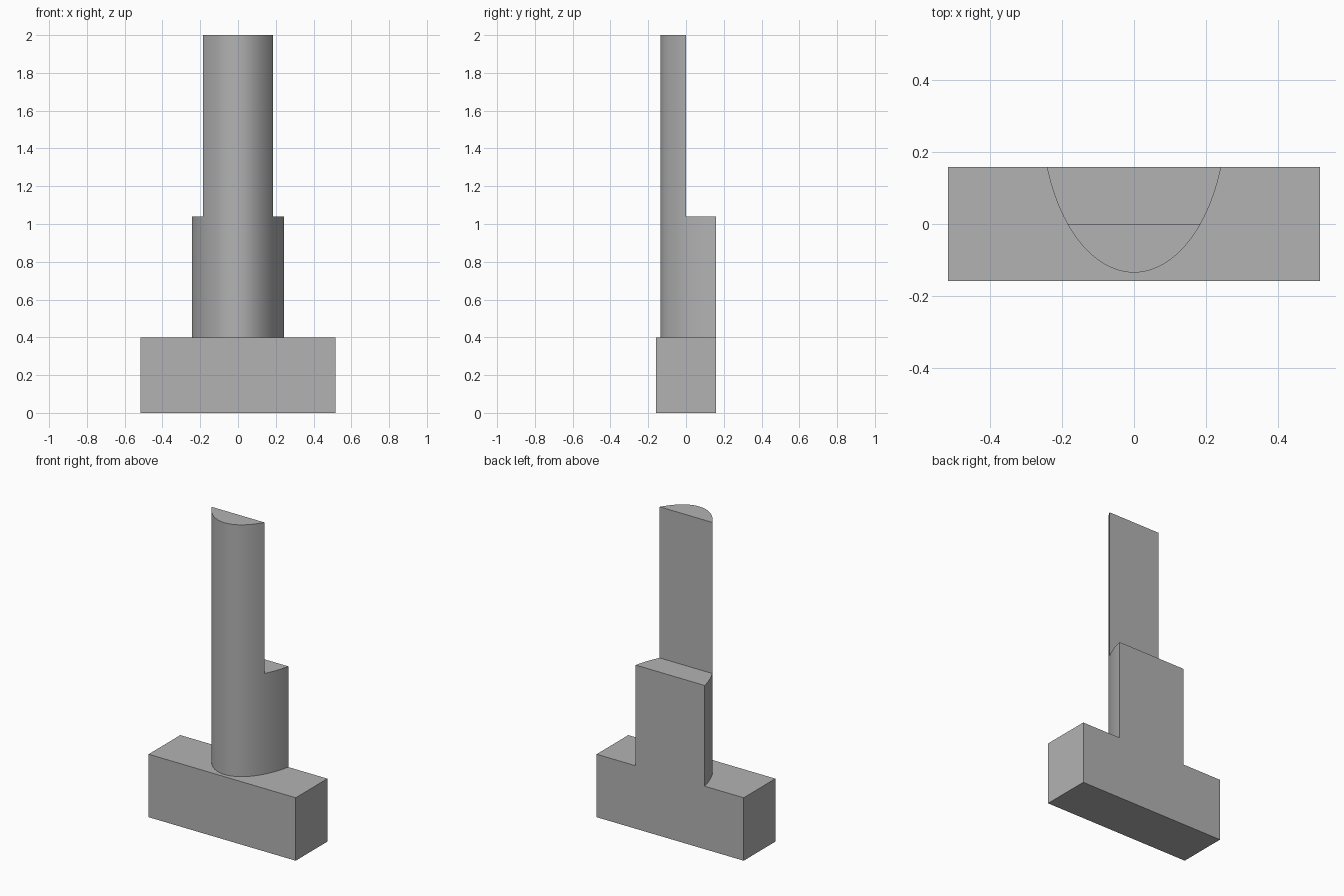
import bpy, bmesh, math

cube = bpy.data.objects.get("Cube")
if cube:
    bpy.data.objects.remove(cube, do_unlink=True)

HALF_X, HALF_Y = 0.517, 0.159       # base footprint
BASE_Z, STEP_Z, TOP_Z = 0.40, 1.04, 2.0
NOSE_Y = -0.135                     # foremost point of the shaft
RAD_X, RAD_Y = 0.258, 0.447         # ellipse that the shaft profile follows
CUT_Y = 0.0                         # flat back of the upper shaft

grey = bpy.data.materials.new("plain_grey")
grey.use_nodes = True
colour = (0.45, 0.45, 0.45, 1)
grey.diffuse_color = colour
grey.node_tree.nodes["Principled BSDF"].inputs["Base Color"].default_value = colour


def prism(name, outline, z0, z1):
    """Extrude a flat outline from z0 up to z1."""
    bm = bmesh.new()
    face = bm.faces.new([bm.verts.new((x, y, z0)) for x, y in outline])
    top = bmesh.ops.extrude_face_region(bm, geom=[face])["geom"]
    bmesh.ops.translate(bm, vec=(0, 0, z1 - z0),
                        verts=[v for v in top if isinstance(v, bmesh.types.BMVert)])
    bmesh.ops.recalc_face_normals(bm, faces=bm.faces)
    mesh = bpy.data.meshes.new(name)
    bm.to_mesh(mesh)
    bm.free()
    mesh.materials.append(grey)
    obj = bpy.data.objects.new(name, mesh)
    bpy.context.collection.objects.link(obj)
    return obj


def combine(target, tool, operation):
    """Apply a boolean and discard the tool."""
    mod = target.modifiers.new(operation.lower(), "BOOLEAN")
    mod.operation, mod.object, mod.solver = operation, tool, "EXACT"
    bpy.context.view_layer.objects.active = target
    bpy.ops.object.modifier_apply(modifier=mod.name)
    bpy.data.objects.remove(tool, do_unlink=True)


def rectangle(hx, y0, y1):
    return [(-hx, y0), (hx, y0), (hx, y1), (-hx, y1)]


def ellipse_arc(y_end, steps=48):
    """Front part of the ellipse, closed by a straight line at y_end."""
    centre = NOSE_Y + RAD_Y
    limit = math.acos((centre - y_end) / RAD_Y)
    angles = [limit * (2 * i / steps - 1) for i in range(steps + 1)]
    return [(RAD_X * math.sin(a), centre - RAD_Y * math.cos(a)) for a in angles]


# Rounded shaft with its upper back half removed
body = prism("stepped_shaft_on_base", ellipse_arc(HALF_Y), BASE_Z / 2, TOP_Z)
combine(body, prism("notch_cutter", rectangle(HALF_X, CUT_Y, 2 * HALF_Y),
                    STEP_Z, TOP_Z + 0.1), "DIFFERENCE")

# Rectangular base, flush with the shaft at the back
combine(body, prism("base_block", rectangle(HALF_X, -HALF_Y, HALF_Y),
                    0, BASE_Z), "UNION")

# Merge coplanar back faces, then smooth only the curved front
bm = bmesh.new()
bm.from_mesh(body.data)
bmesh.ops.dissolve_limit(bm, angle_limit=math.radians(0.2),
                         verts=bm.verts, edges=bm.edges)
bm.to_mesh(body.data)
bm.free()
bpy.ops.object.select_all(action="DESELECT")
body.select_set(True)
bpy.context.view_layer.objects.active = body
bpy.ops.object.shade_smooth_by_angle(angle=math.radians(25))
